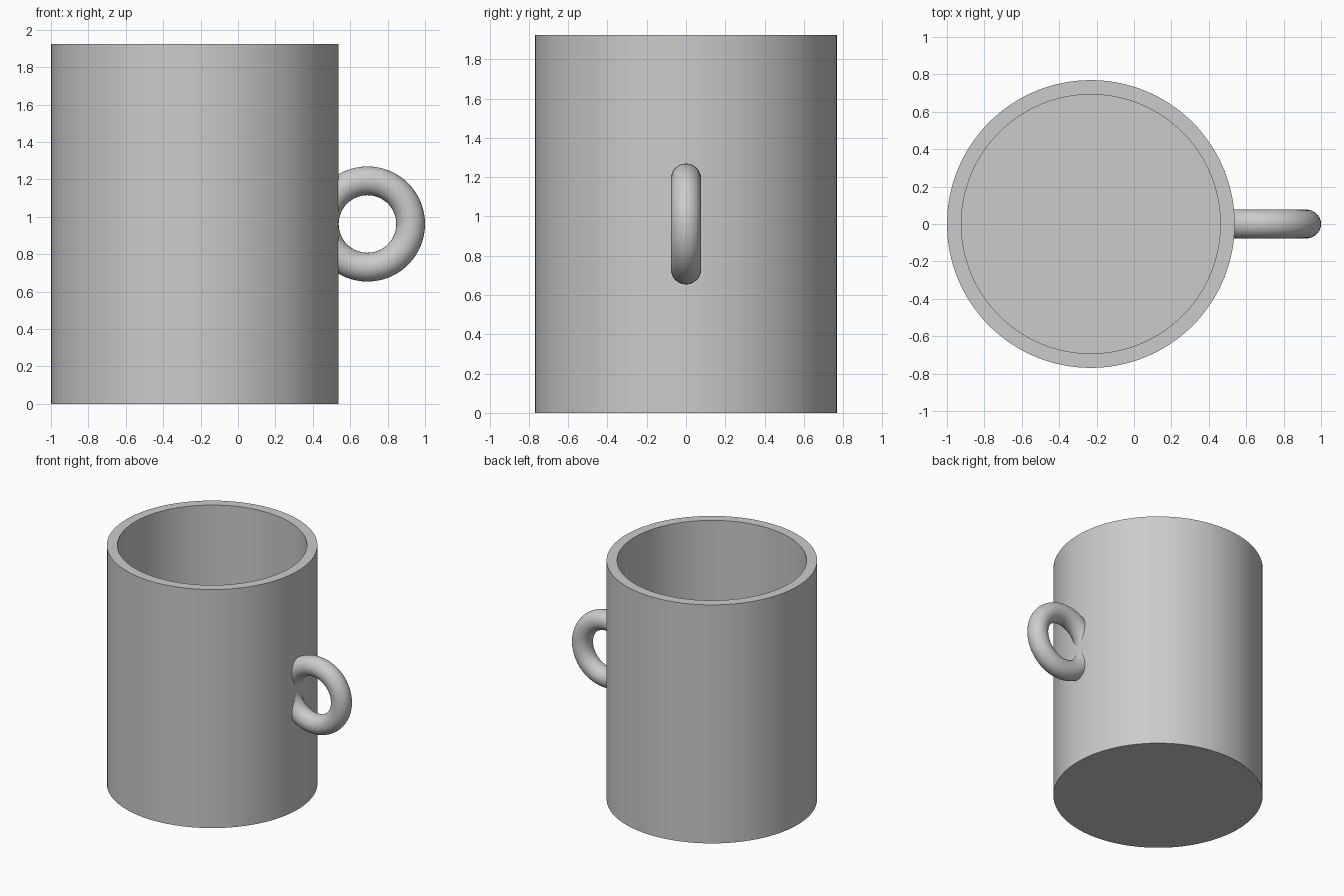
import bpy
import bmesh
import math
from mathutils import Matrix, Vector

if "Cube" in bpy.data.objects:
    bpy.data.objects.remove(bpy.data.objects["Cube"])

U = 2 / 26                      # wall thickness, the unit of the whole design
RADIUS, HEIGHT = 10 * U, 25 * U
AXIS_X = -1 + RADIUS

grey = bpy.data.materials.new("plain grey")
grey.use_nodes = True
grey.diffuse_color = (0.6, 0.6, 0.6, 1)
grey.node_tree.nodes["Principled BSDF"].inputs["Base Color"].default_value = (0.6, 0.6, 0.6, 1)


def lathe(name, profile, location, steps=128):
    """Spin an (r, z) profile around the vertical axis into a new object."""
    bm = bmesh.new()
    verts = [bm.verts.new((r, 0, z)) for r, z in profile]
    edges = [bm.edges.new(pair) for pair in zip(verts, verts[1:])]
    bmesh.ops.spin(bm, geom=verts + edges, axis=(0, 0, 1), cent=(0, 0, 0),
                   angle=math.tau, steps=steps, use_duplicate=False)
    bmesh.ops.remove_doubles(bm, verts=bm.verts, dist=1e-5)
    bmesh.ops.recalc_face_normals(bm, faces=bm.faces)
    mesh = bpy.data.meshes.new(name)
    bm.to_mesh(mesh)
    bm.free()
    mesh.materials.append(grey)
    obj = bpy.data.objects.new(name, mesh)
    obj.location = location
    bpy.context.collection.objects.link(obj)
    return obj


def select_only(obj):
    bpy.ops.object.select_all(action='DESELECT')
    obj.select_set(True)
    bpy.context.view_layer.objects.active = obj


# Hollow cup: base, outer wall, rim, inner wall, floor
cup = lathe("cup_body", [(0, 0), (RADIUS, 0), (RADIUS, HEIGHT),
                         (RADIUS - U, HEIGHT), (RADIUS - U, U), (0, U)], (AXIS_X, 0, 0))

# Ring handle, standing upright and partly sunk into the wall
bpy.ops.mesh.primitive_torus_add(major_radius=3 * U, minor_radius=U,
                                 major_segments=64, minor_segments=32,
                                 location=(AXIS_X + 12 * U, 0, HEIGHT / 2),
                                 rotation=(math.pi / 2, 0, 0))
handle = bpy.context.object
handle.name = "ring_handle"
handle.data.materials.append(grey)

# Trim the handle inside the wall so that nothing pokes into the cup
trim = RADIUS - U / 2
cutter = lathe("handle_cutter", [(0, 0), (trim, 0), (trim, HEIGHT), (0, HEIGHT)], (AXIS_X, 0, 0))
cutter.hide_render = True
cut = handle.modifiers.new("trim", 'BOOLEAN')
cut.operation = 'DIFFERENCE'
cut.solver = 'EXACT'
cut.object = cutter
select_only(handle)
bpy.ops.object.modifier_apply(modifier=cut.name)
bpy.data.objects.remove(cutter)

for part in (cup, handle):
    select_only(part)
    bpy.ops.object.shade_smooth_by_angle(angle=math.radians(30))
